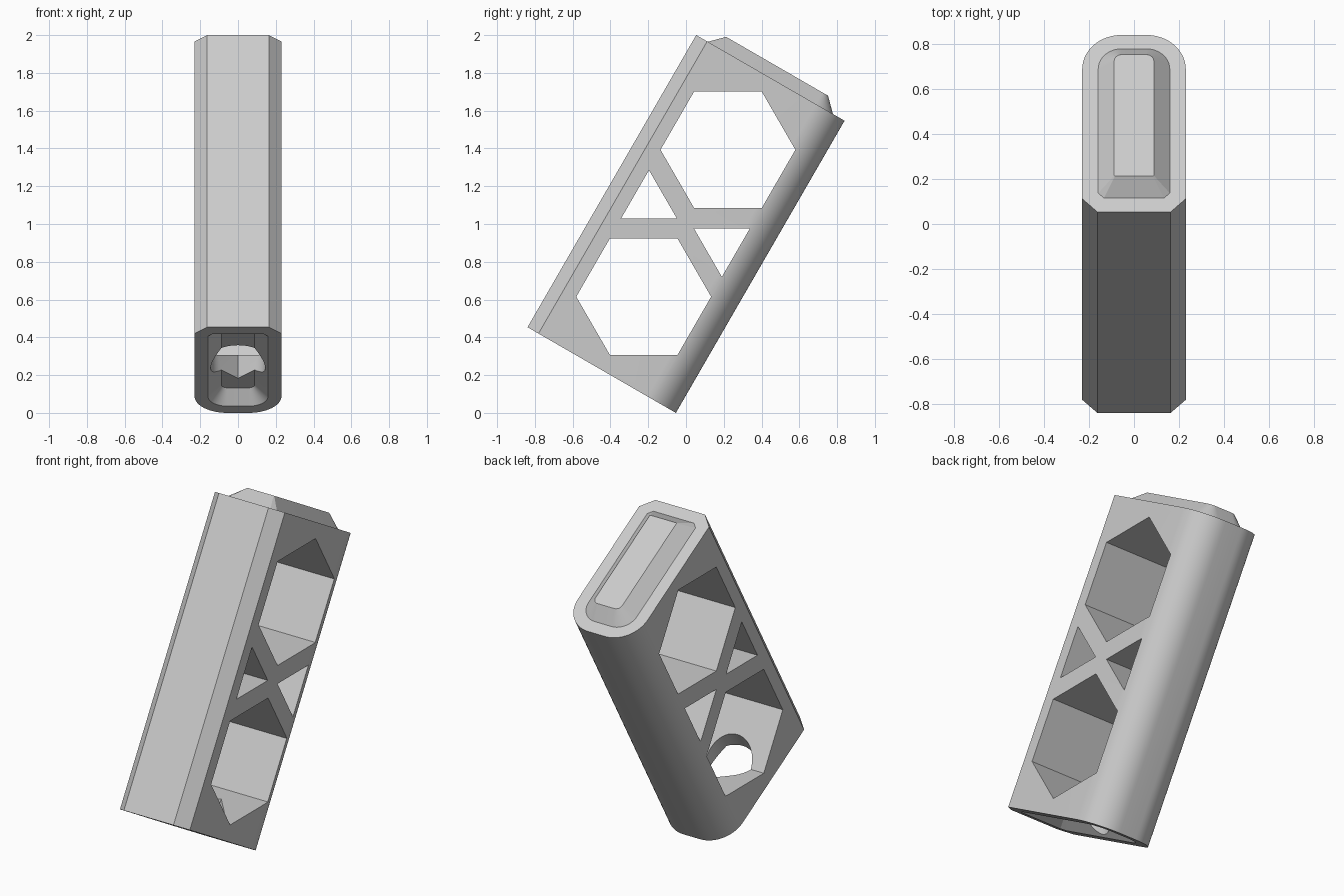
import bpy
import bmesh
from math import sin, cos, pi, radians
from mathutils import Matrix

cube = bpy.data.objects.get("Cube")
if cube:
    bpy.data.objects.remove(cube, do_unlink=True)

LENGTH, DEPTH, HALF_W = 1.786, 0.907, 0.23
CHAMFER, ROUND = 0.067, 0.175
STEP = 0.071          # height and inset of the plug and socket slopes
TILT = Matrix.Translation((0, -0.839, 0.4535)) @ Matrix.Rotation(radians(-30), 4, "X")

grey = bpy.data.materials.new("light_grey")
grey.use_nodes = True
colour = (0.6, 0.6, 0.6, 1)
grey.diffuse_color = colour
grey.node_tree.nodes["Principled BSDF"].inputs["Base Color"].default_value = colour


def loft(name, rings, matrix=Matrix()):
    """Closed solid skinned through rings of equal point count."""
    bm = bmesh.new()
    loops = [[bm.verts.new(matrix @ Matrix.Translation(p).translation) for p in r] for r in rings]
    n = len(loops[0])
    for a, b in zip(loops, loops[1:]):
        for i in range(n):
            j = (i + 1) % n
            bm.faces.new((a[i], a[j], b[j], b[i]))
    bm.faces.new(loops[0])
    bm.faces.new(loops[-1])
    bmesh.ops.recalc_face_normals(bm, faces=bm.faces)
    mesh = bpy.data.meshes.new(name)
    bm.to_mesh(mesh)
    bm.free()
    mesh.materials.append(grey)
    obj = bpy.data.objects.new(name, mesh)
    bpy.context.collection.objects.link(obj)
    return obj


def section(inset, height, steps=16):
    """Body outline: chamfered front corners, rounded back corners."""
    w, back = HALF_W - inset, DEPTH - inset
    c = max(CHAMFER - 0.586 * inset, 0.003)
    r = ROUND - inset
    half = [(w - c, inset), (w, inset + c)]
    for i in range(steps + 1):
        a = pi / 2 * i / steps
        half.append((w - r + r * cos(a), back - r + r * sin(a)))
    outline = half + [(-x, y) for x, y in reversed(half)]
    return [(x, y, height) for x, y in outline]


def side_cutter(name, sides, radius, cy, cz, start):
    """Regular prism running straight through from side to side."""
    angles = [start + 2 * pi * i / sides for i in range(sides)]
    return loft(name, [[(x, cy + radius * cos(a), cz + radius * sin(a)) for a in angles]
                       for x in (-0.5, 0.5)])


# Body with a sloped socket below and a matching plug above
body = loft("tilted_block", [
    section(2 * STEP, STEP), section(STEP, 0), section(0, 0),
    section(0, LENGTH), section(STEP, LENGTH), section(2 * STEP, LENGTH + STEP)], TILT)

# Teardrop hole from the socket into the lower window
R, MID = 0.145, DEPTH / 2 + 0.005
tear = [(R * cos(a), MID + R * sin(a))
        for a in (radians(135 + 270 * i / 36) for i in range(37))]
tear.append((0, MID + R * 2 ** 0.5))

# Window cutters
cutters = [
    side_cutter("upper_hexagon_cutter", 6, 0.357, 0.222, 1.393, 0),
    side_cutter("lower_hexagon_cutter", 6, 0.357, -0.224, 0.615, 0),
    side_cutter("front_triangle_cutter", 3, 0.17, -0.196, 1.115, pi / 2),
    side_cutter("back_triangle_cutter", 3, 0.17, 0.19, 0.89, -pi / 2),
    loft("teardrop_cutter", [[(x, y, h) for x, y in tear] for h in (-0.1, 0.3)], TILT),
]

bpy.ops.object.select_all(action="DESELECT")
bpy.context.view_layer.objects.active = body
body.select_set(True)
for cutter in cutters:
    cutter.hide_render = True
    mod = body.modifiers.new(cutter.name, "BOOLEAN")
    mod.operation = "DIFFERENCE"
    mod.solver = "EXACT"
    mod.object = cutter
    bpy.ops.object.modifier_apply(modifier=mod.name)
for cutter in cutters:
    bpy.data.objects.remove(cutter, do_unlink=True)

bpy.ops.object.shade_smooth_by_angle(angle=radians(25))
